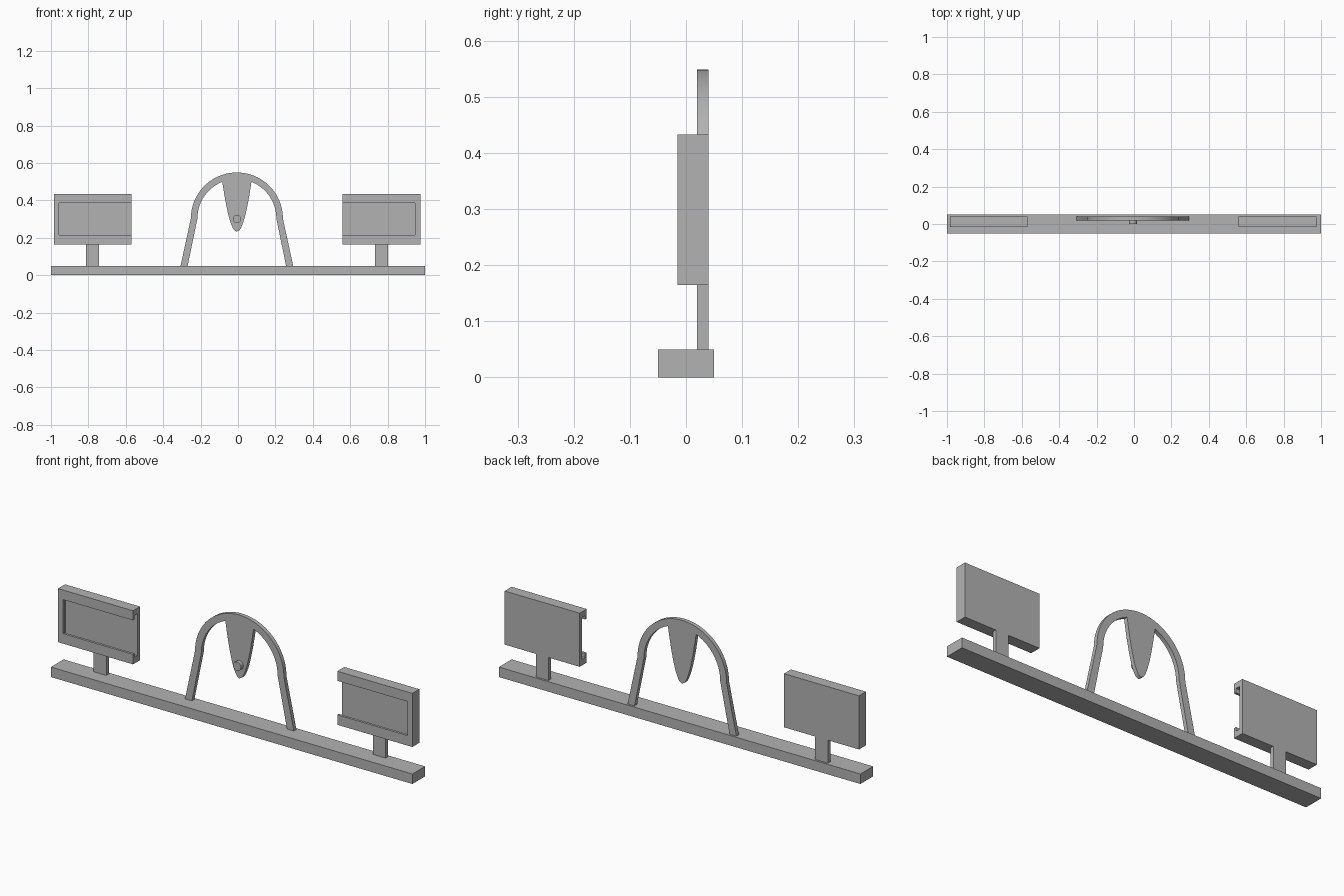
import bpy, bmesh, math
from mathutils import Vector

if "Cube" in bpy.data.objects:
    bpy.data.objects.remove(bpy.data.objects["Cube"], do_unlink=True)

grey = bpy.data.materials.new("plain grey")
grey.use_nodes = True
grey.diffuse_color = (0.45, 0.45, 0.45, 1)
grey.node_tree.nodes["Principled BSDF"].inputs["Base Color"].default_value = (0.45, 0.45, 0.45, 1)

CX = -0.006          # centre line of the arch
BACK, FRONT = 0.04, 0.02   # depth of the thin upright parts


def plate(name, outline, y0, y1):
    """Extrude an (x, z) outline from y0 to y1."""
    bm = bmesh.new()
    face = bm.faces.new([bm.verts.new((x, y0, z)) for x, z in outline])
    ext = bmesh.ops.extrude_face_region(bm, geom=[face])["geom"]
    moved = [v for v in ext if isinstance(v, bmesh.types.BMVert)]
    bmesh.ops.translate(bm, verts=moved, vec=Vector((0, y1 - y0, 0)))
    bmesh.ops.recalc_face_normals(bm, faces=bm.faces)
    mesh = bpy.data.meshes.new(name)
    bm.to_mesh(mesh)
    bm.free()
    mesh.materials.append(grey)
    obj = bpy.data.objects.new(name, mesh)
    bpy.context.collection.objects.link(obj)
    return obj


def box(name, x0, x1, y0, y1, z0, z1):
    return plate(name, [(x0, z0), (x1, z0), (x1, z1), (x0, z1)], y0, y1)


def cut(obj, cutter):
    cutter.hide_render = True
    mod = obj.modifiers.new("cut", "BOOLEAN")
    mod.operation, mod.solver, mod.object = "DIFFERENCE", "EXACT", cutter
    bpy.context.view_layer.objects.active = obj
    bpy.ops.object.modifier_apply(modifier=mod.name)
    bpy.data.objects.remove(cutter, do_unlink=True)


def smooth(obj):
    bpy.ops.object.select_all(action="DESELECT")
    obj.select_set(True)
    bpy.context.view_layer.objects.active = obj
    bpy.ops.object.shade_smooth_by_angle(angle=math.radians(30))


def arc(radius, steps=40):
    """Half circle over the arch, from left to right."""
    angles = [math.pi * (1 - i / steps) for i in range(steps + 1)]
    return [(CX + radius * math.cos(a), 0.303 + radius * math.sin(a)) for a in angles]


# Base bar
box("base_bar", -1, 1, -0.05, 0.05, 0, 0.05)

# Sign holders: slotted frames, open towards the middle, each on a post
for side, s, cx in (("right", -1, -0.7775), ("left", 1, 0.7675)):
    def span(a, b):
        return sorted((cx + s * a, cx + s * b))
    holder = box(side + "_holder", *span(-0.2075, 0.2075), -0.015, BACK, 0.165, 0.433)
    cut(holder, box("window_cutter", *span(-0.3, 0.18), -0.05, FRONT, 0.215, 0.385))
    cut(holder, box("slot_cutter", *span(-0.3, 0.19), -0.003, FRONT, 0.195, 0.405))
    box(side + "_post", cx - 0.035, cx + 0.035, FRONT, BACK, 0.05, 0.165)

# Arch with splayed legs
outline = ([(CX - 0.301, 0.05)] + arc(0.246) + [(CX + 0.301, 0.05), (CX + 0.263, 0.05)]
           + arc(0.211)[::-1] + [(CX - 0.263, 0.05)])
smooth(plate("arch", outline, FRONT, BACK))

# Pointed tongue hanging from the crown, with its top following the arch
half = []
for i in range(17):
    t = i / 16
    half.append((0.078 * t ** 0.62, 0.232 + 0.268 * t ** 1.25))
crown = [(x, z) for x, z in arc(0.228) if abs(x - CX) < 0.078]
tongue = ([(CX - w, z) for w, z in half[::-1]] + [(CX + w, z) for w, z in half[1:]]
          + crown[::-1])
smooth(plate("tongue", tongue, FRONT, BACK))

# Round peg on the tongue
ring = [(CX + 0.022 * math.cos(i * math.tau / 32), 0.3 + 0.022 * math.sin(i * math.tau / 32))
        for i in range(32)]
smooth(plate("peg", ring, 0, FRONT))
